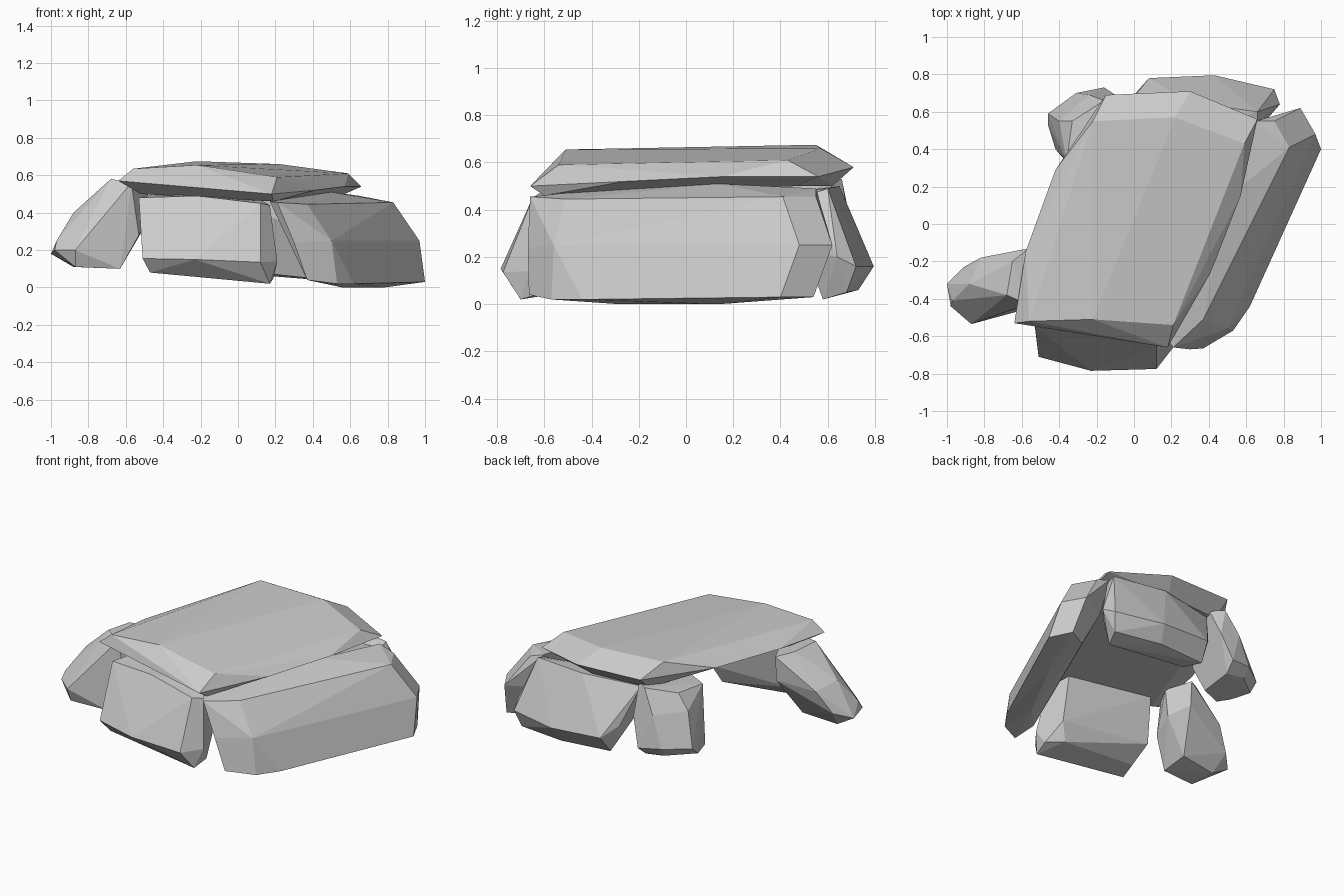
import bpy, bmesh, math


def stone(name, *rings):
    """Faceted boulder: convex hull around a few rings of corner points."""
    bm = bmesh.new()
    for ring in rings:
        for p in ring:
            bm.verts.new(p)
    res = bmesh.ops.convex_hull(bm, input=bm.verts[:])
    junk = {g for g in res["geom_interior"] + res["geom_unused"]
            if isinstance(g, bmesh.types.BMVert)}
    bmesh.ops.delete(bm, geom=list(junk), context='VERTS')
    # merge nearly coplanar triangles into clean chiselled facets
    bmesh.ops.dissolve_limit(bm, angle_limit=math.radians(5),
                             verts=bm.verts[:], edges=bm.edges[:])
    bmesh.ops.recalc_face_normals(bm, faces=bm.faces[:])
    mesh = bpy.data.meshes.new(name)
    bm.to_mesh(mesh)
    bm.free()
    obj = bpy.data.objects.new(name, mesh)
    bpy.context.collection.objects.link(obj)
    return obj


# Capstone: top facets, rim, underside
stone("capstone",
      [(-.56, -.52, .635), (-.22, -.51, .655), (.21, -.54, .59), (.59, .43, .61),
       (.22, .57, .66), (-.22, .55, .675), (-.45, -.10, .65)],
      [(-.64, -.53, .57), (.18, -.66, .50), (.41, -.26, .52), (.57, .15, .54),
       (.66, .56, .54), (.30, .71, .58), (-.15, .69, .59), (-.42, .29, .59),
       (-.58, -.15, .59)],
      [(-.52, -.46, .50), (.19, -.60, .46), (.57, .47, .50), (.25, .62, .50),
       (-.14, .59, .50)])

# Long leaning slab on the right: top, waist, base
stone("right_stone",
      [(.17, -.61, .46), (.21, -.66, .455), (.37, -.51, .445), (.83, .41, .455),
       (.75, .55, .455), (.65, .55, .49), (.50, .14, .51), (.24, -.42, .48)],
      [(.30, -.67, .24), (.50, -.56, .25), (.97, .48, .25), (.89, .62, .25),
       (.70, .52, .25)],
      [(.37, -.665, .04), (.53, -.57, .02), (.62, -.44, .02), (1.0, .40, .03),
       (.93, .54, .03), (.78, .14, 0), (.56, -.28, 0), (.80, .47, .03),
       (.38, -.48, .04)])

# Broad front stone: top, belly, base
stone("front_stone",
      [(-.53, -.55, .48), (-.22, -.59, .49), (.12, -.65, .45), (.17, -.60, .44),
       (.12, -.46, .47), (-.45, -.38, .50)],
      [(-.51, -.71, .155), (-.23, -.785, .15), (.12, -.775, .135),
       (.21, -.66, .14), (.15, -.48, .16), (-.46, -.42, .20)],
      [(-.47, -.66, .08), (.17, -.70, .02), (.19, -.60, .05), (.10, -.52, .05),
       (-.44, -.54, .10)])

# Leaning left stone: top, shoulder, foot
stone("left_stone",
      [(-.68, -.38, .58), (-.65, -.20, .57), (-.56, -.13, .54), (-.57, -.43, .56),
       (-.48, -.28, .52)],
      [(-.88, -.32, .40), (-.82, -.18, .36), (-.56, -.14, .38), (-.53, -.42, .28),
       (-.78, -.45, .37), (-.49, -.27, .34)],
      [(-.97, -.41, .25), (-1.0, -.32, .18), (-.98, -.44, .20), (-.87, -.48, .26),
       (-.87, -.535, .20), (-.91, -.23, .22), (-.87, -.50, .11), (-.88, -.32, .11),
       (-.63, -.47, .10), (-.64, -.30, .13)])

# Leaning back stone: top, belly, base
stone("back_stone",
      [(-.08, .58, .49), (.30, .65, .50), (.66, .60, .49), (.66, .54, .47),
       (.30, .48, .48), (-.10, .44, .45)],
      [(.0, .69, .25), (.08, .78, .18), (.43, .795, .16), (.75, .72, .16),
       (.78, .64, .20), (.66, .50, .24), (.06, .50, .27)],
      [(.06, .70, .07), (.40, .73, .06), (.72, .68, .05), (.68, .58, .02),
       (.10, .58, .08)])

# Small back-left stone: top, belly, base
stone("back_left_stone",
      [(-.33, .55, .50), (-.16, .66, .53), (-.08, .60, .53), (-.22, .28, .50),
       (-.36, .34, .49)],
      [(-.40, .55, .40), (-.24, .69, .38), (-.10, .69, .34), (-.17, .34, .28),
       (-.36, .33, .32)],
      [(-.46, .59, .18), (-.31, .70, .18), (-.16, .73, .16), (-.46, .53, .13),
       (-.42, .40, .13), (-.35, .35, .11), (-.30, .66, .12), (-.17, .66, .10),
       (-.20, .42, .10)])
